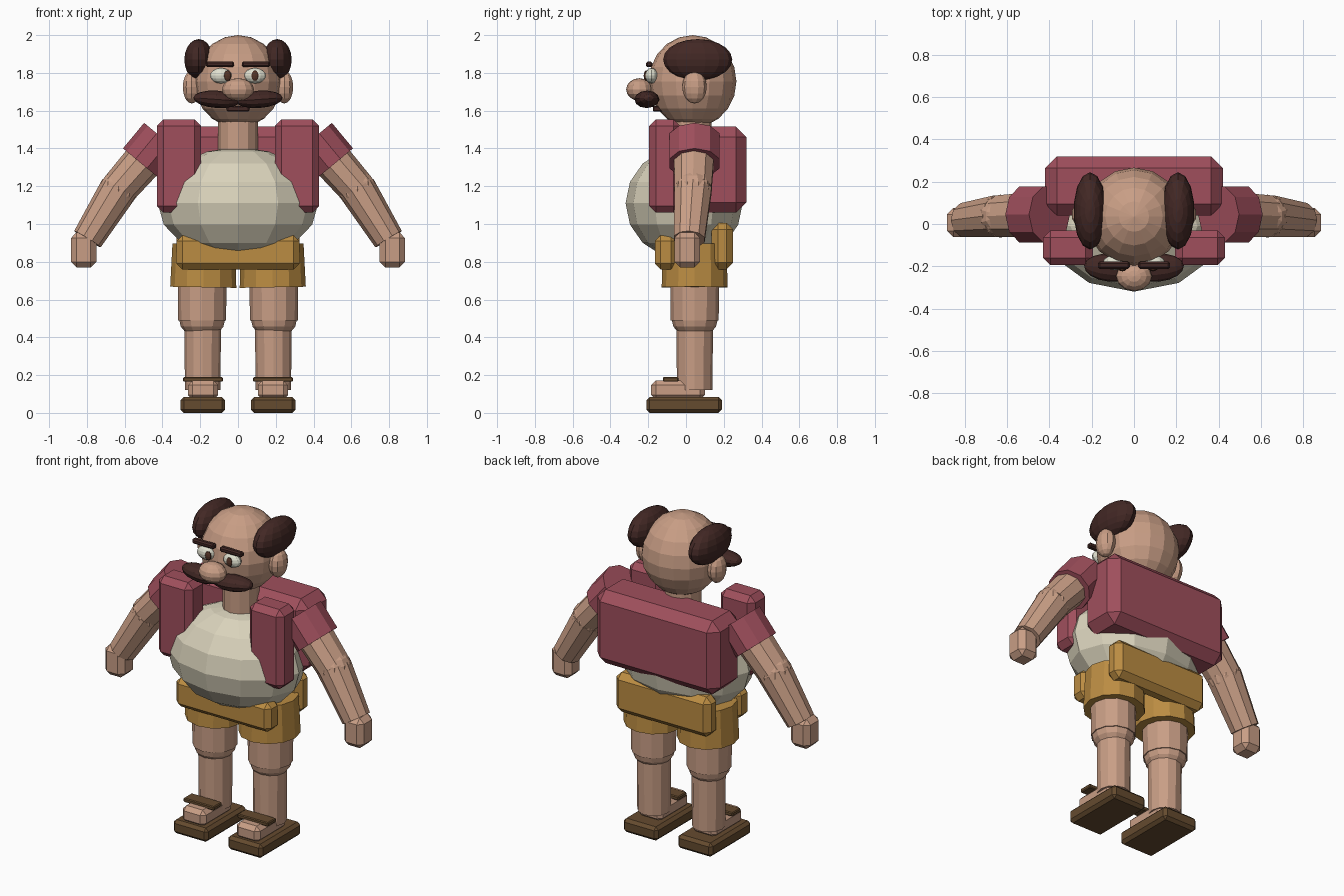
import bpy, bmesh, math
from mathutils import Vector, Matrix, Euler

cube = bpy.data.objects.get("Cube")
if cube:
    bpy.data.objects.remove(cube, do_unlink=True)


def material(name, r, g, b):
    m = bpy.data.materials.new(name)
    m.use_nodes = True
    m.diffuse_color = (r, g, b, 1)
    bsdf = next(n for n in m.node_tree.nodes if n.type == 'BSDF_PRINCIPLED')
    bsdf.inputs["Base Color"].default_value = (r, g, b, 1)
    bsdf.inputs["Roughness"].default_value = 0.8
    return m


SKIN = material("skin", 0.58, 0.34, 0.235)
RED = material("vest red", 0.35, 0.078, 0.108)
CREAM = material("shirt cream", 0.70, 0.65, 0.50)
GOLD = material("shorts gold", 0.50, 0.265, 0.055)
SOLE = material("sandal brown", 0.13, 0.07, 0.028)
HAIR = material("hair brown", 0.055, 0.021, 0.018)
WHITE = material("eye white", 0.74, 0.74, 0.62)
IRIS = material("pupil brown", 0.09, 0.035, 0.02)


def finish(name, bm, mat):
    mesh = bpy.data.meshes.new(name)
    bmesh.ops.recalc_face_normals(bm, faces=bm.faces)
    bm.to_mesh(mesh)
    bm.free()
    mesh.materials.append(mat)
    ob = bpy.data.objects.new(name, mesh)
    bpy.context.scene.collection.objects.link(ob)
    return ob


def ball(name, mat, centre, radii, segs=12, rings=8, tilt=(0, 0, 0), pole='Z'):
    """Faceted ellipsoid; pole chooses the axis its rings run along."""
    bm = bmesh.new()
    turn = Matrix.Rotation(math.pi / 2, 4, 'Y') if pole == 'X' else Matrix()
    bmesh.ops.create_uvsphere(bm, u_segments=segs, v_segments=rings, radius=1, matrix=turn)
    rot = Euler([math.radians(a) for a in tilt]).to_matrix().to_4x4()
    bm.transform(Matrix.Translation(centre) @ rot @ Matrix.Diagonal((*radii, 1)))
    return finish(name, bm, mat)


def block(name, mat, x, y, z, bevel=0.03, spin=0):
    """Chamfered box given as ranges along each axis."""
    bm = bmesh.new()
    bmesh.ops.create_cube(bm, size=1)
    bm.transform(Matrix.Diagonal((x[1] - x[0], y[1] - y[0], z[1] - z[0], 1)))
    if bevel:
        bmesh.ops.bevel(bm, geom=bm.edges[:], offset=bevel, segments=1, affect='EDGES')
    mid = [(a + b) / 2 for a, b in (x, y, z)]
    bm.transform(Matrix.Translation(mid) @ Matrix.Rotation(math.radians(spin), 4, 'Y'))
    return finish(name, bm, mat)


def limb(name, mat, start, end, r1, r2, sides=10, squash=1):
    """Tapered prism between two points."""
    a, b = Vector(start), Vector(end)
    bm = bmesh.new()
    bmesh.ops.create_cone(bm, cap_ends=True, segments=sides, radius1=r1, radius2=r2,
                          depth=(b - a).length)
    # local X is kept along world Y so the squash acts in the front plane
    w = (b - a).normalized()
    v = w.cross(Vector((0, 1, 0))).normalized()
    u = v.cross(w)
    frame = Matrix((u, v, w)).transposed().to_4x4()
    bm.transform(Matrix.Translation((a + b) / 2) @ frame @ Matrix.Diagonal((1, squash, 1, 1)))
    return finish(name, bm, mat)


def span(s, a, b):
    """Mirror an x range to the chosen side."""
    return tuple(sorted((s * a, s * b)))


# Head, neck and face centre
ball("head", SKIN, (0, 0.035, 1.755), (0.232, 0.232, 0.245), 16, 10)
limb("neck", SKIN, (0, 0.03, 1.36), (0, 0.03, 1.58), 0.105, 0.105, 12)
ball("nose", SKIN, (0, -0.247, 1.712), (0.085, 0.07, 0.06), 12, 8)
block("mouth", HAIR, (-0.06, 0.06), (-0.175, -0.12), (1.595, 1.625), 0.006)

# Torso and clothing centre
ball("shirt_belly", CREAM, (0, -0.01, 1.11), (0.425, 0.31, 0.297), 12, 8)
block("vest_back", RED, (-0.42, 0.42), (0.04, 0.32), (1.06, 1.515), 0.055)
block("shorts_front", GOLD, (-0.325, 0.325), (-0.165, -0.05), (0.76, 0.94), 0.03)
block("shorts_back", GOLD, (-0.325, 0.325), (0.135, 0.25), (0.76, 1.005), 0.035)

for side, s in (("left", 1), ("right", -1)):
    # Facial features
    ball(side + "_eye", WHITE, (s * 0.09, -0.183, 1.785), (0.058, 0.035, 0.041), 12, 8)
    ball(side + "_pupil", IRIS, (0.09 if s > 0 else -0.055, -0.212, 1.785),
         (0.02, 0.012, 0.028), 10, 6)
    block(side + "_brow", HAIR, span(s, 0.02, 0.17), (-0.212, -0.178), (1.83, 1.86), 0.008)
    ball(side + "_moustache", HAIR, (s * 0.112, -0.207, 1.66), (0.125, 0.066, 0.046),
         12, 8, (0, -s * 4, -s * -5), 'X')
    ball(side + "_ear", SKIN, (s * 0.245, 0.045, 1.725), (0.05, 0.065, 0.087), 10, 8)
    ball(side + "_hair", HAIR, (s * 0.208, 0.062, 1.87), (0.078, 0.183, 0.109), 14, 10)

    # Vest panel and sleeve
    block(side + "_vest_panel", RED, span(s, 0.195, 0.43), (-0.195, -0.03), (1.06, 1.553), 0.035)
    limb(side + "_sleeve", RED, (s * 0.40, 0.045, 1.455), (s * 0.512, 0.045, 1.32),
         0.14, 0.14, 10, 0.9)

    # Arm
    elbow = (s * 0.632, 0.037, 1.185)
    limb(side + "_upper_arm", SKIN, (s * 0.47, 0.043, 1.37), elbow, 0.112, 0.103, 10, 0.95)
    ball(side + "_elbow", SKIN, elbow, (0.102, 0.102, 0.102), 10, 8)
    limb(side + "_forearm", SKIN, elbow, (s * 0.797, 0.018, 0.92), 0.104, 0.085, 10, 0.97)
    block(side + "_hand", SKIN, span(s, 0.75, 0.885), (-0.062, 0.075), (0.77, 0.955), 0.03)

    # Leg
    cx, cy = s * 0.19, 0.046
    limb(side + "_shorts_leg", GOLD, (s * 0.18, cy, 0.895), (s * 0.184, cy, 0.665), 0.167, 0.175, 12)
    limb(side + "_thigh", SKIN, (cx, cy, 0.78), (cx, cy, 0.49), 0.13, 0.127, 12)
    ball(side + "_knee", SKIN, (cx, cy, 0.495), (0.122, 0.122, 0.1), 12, 8)
    limb(side + "_calf", SKIN, (s * 0.187, cy, 0.48), (s * 0.187, cy, 0.12), 0.097, 0.094, 12)

    # Sandal and foot
    block(side + "_foot", SKIN, span(s, 0.105, 0.265), (-0.185, 0.10), (0.07, 0.172), 0.025)
    block(side + "_sandal_sole", SOLE, span(s, 0.068, 0.305), (-0.21, 0.19), (0, 0.085), 0.018)
    block(side + "_sandal_strap", SOLE, span(s, 0.08, 0.29), (-0.122, -0.04), (0.165, 0.19), 0.005)
